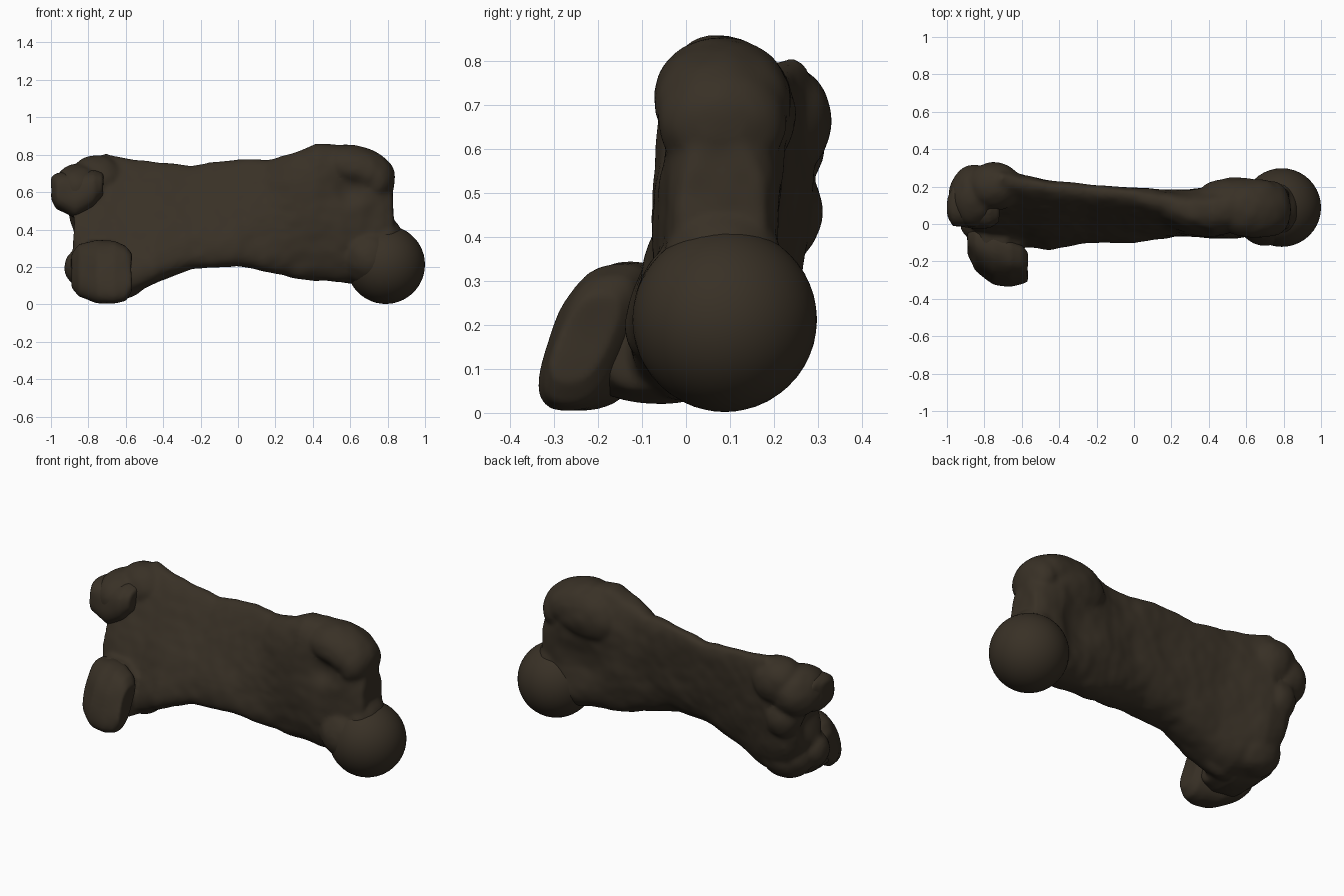
import bpy, bmesh, math
from mathutils import Vector, Matrix, noise

cube = bpy.data.objects.get("Cube")
if cube:
    bpy.data.objects.remove(cube, do_unlink=True)

brown = bpy.data.materials.new("dark brown bone")
brown.use_nodes = True
colour = (0.040, 0.030, 0.019, 1)
brown.diffuse_color = colour
bsdf = brown.node_tree.nodes["Principled BSDF"]
bsdf.inputs["Base Color"].default_value = colour
bsdf.inputs["Roughness"].default_value = 0.8


def ball(bm, centre, size, turn=0, axis='X'):
    """Ellipsoid with the given half sizes, turned in degrees."""
    m = (Matrix.Translation(centre) @ Matrix.Rotation(math.radians(turn), 4, axis)
         @ Matrix.Diagonal((*size, 1)))
    bmesh.ops.create_icosphere(bm, subdivisions=4, radius=1, matrix=m)


def loft(bm, stations, upright=0, sides=48):
    """Skin over squarish sections: x, y middle, y half, lean, z low, z high.
    upright keeps the back from leaning as far as the front."""
    rings = []
    for x, yc, ry, lean, lo, hi in stations:
        ring = []
        for i in range(sides):
            a = 2 * math.pi * i / sides
            c = math.copysign(abs(math.cos(a)) ** 0.75, math.cos(a))
            s = math.copysign(abs(math.sin(a)) ** 0.75, math.sin(a))
            ring.append(bm.verts.new((x, yc + ry * c + lean * s * (1 - upright * c),
                                      (lo + hi) / 2 + (hi - lo) / 2 * s)))
        rings.append(ring)
    for a, b in zip(rings, rings[1:]):
        for i in range(sides):
            j = (i + 1) % sides
            bm.faces.new((a[i], a[j], b[j], b[i]))
    bm.faces.new(rings[0])
    bm.faces.new(rings[-1])


def finish(name, bm, voxel=0, smooth=0, shape=None):
    """Fuse the shapes in bm, then soften and sculpt them."""
    bmesh.ops.recalc_face_normals(bm, faces=bm.faces)
    mesh = bpy.data.meshes.new(name)
    bm.to_mesh(mesh)
    bm.free()
    ob = bpy.data.objects.new(name, mesh)
    bpy.context.collection.objects.link(ob)
    if voxel:
        fuse = ob.modifiers.new("fuse", 'REMESH')
        fuse.mode, fuse.voxel_size = 'VOXEL', voxel
        soft = ob.modifiers.new("soften", 'SMOOTH')
        soft.factor, soft.iterations = 0.5, smooth
        dg = bpy.context.evaluated_depsgraph_get()
        ob.data = bpy.data.meshes.new_from_object(ob.evaluated_get(dg))
        ob.modifiers.clear()
    if shape:
        normals = [v.normal.copy() for v in ob.data.vertices]
        for v, n in zip(ob.data.vertices, normals):
            v.co += shape(v.co, n)
    ob.data.materials.clear()
    ob.data.materials.append(brown)
    for p in ob.data.polygons:
        p.use_smooth = True
        p.material_index = 0
    return ob


# Hollows: centre, radius, push
hollows = [
    ((0.60, -0.08, 0.61), 0.07, (0, 0.035, 0)),
    ((0.55, 0.20, 0.42), 0.14, (0, -0.05, 0)),
    ((-0.90, 0.10, 0.40), 0.09, (0.04, 0, 0)),
]


def weathered(co, n):
    move = n * (0.008 * noise.noise(co * 6) + 0.003 * noise.noise(co * 16))
    for c, r, push in hollows:
        move += Vector(push) * math.exp(-((co - Vector(c)).length / r) ** 2)
    return move


# Shaft with flared ends
bm = bmesh.new()
loft(bm, [
    (-0.89, 0.12, 0.11, 0.04, 0.28, 0.62),
    (-0.82, 0.13, 0.14, 0.07, 0.13, 0.73),
    (-0.71, 0.13, 0.15, 0.11, 0.04, 0.81),
    (-0.60, 0.11, 0.14, 0.11, 0.04, 0.785),
    (-0.45, 0.085, 0.13, 0.11, 0.11, 0.765),
    (-0.25, 0.085, 0.115, 0.09, 0.19, 0.74),
    (0.00, 0.075, 0.11, 0.08, 0.205, 0.78),
    (0.15, 0.065, 0.11, 0.05, 0.175, 0.77),
    (0.30, 0.06, 0.125, 0.01, 0.14, 0.81),
    (0.42, 0.065, 0.14, 0.0, 0.125, 0.86),
    (0.55, 0.08, 0.15, 0.01, 0.12, 0.85),
    (0.66, 0.085, 0.15, 0.0, 0.10, 0.83),
    (0.77, 0.08, 0.125, 0.0, 0.10, 0.75),
    (0.83, 0.08, 0.10, 0.0, 0.16, 0.62),
], 0.6)
# Bulges and neck of the hip end
ball(bm, (0.64, 0.08, 0.71), (0.21, 0.16, 0.135), 20, 'Y')
ball(bm, (0.74, 0.08, 0.66), (0.10, 0.145, 0.13))
ball(bm, (0.55, 0.15, 0.67), (0.21, 0.10, 0.16))
ball(bm, (0.70, 0.06, 0.25), (0.16, 0.18, 0.16), 30, 'Y')
ball(bm, (0.77, 0.085, 0.34), (0.115, 0.14, 0.13))
# Bulges of the knee end
ball(bm, (-0.85, 0.15, 0.61), (0.14, 0.17, 0.14))
ball(bm, (-0.75, 0.20, 0.66), (0.15, 0.13, 0.14))
ball(bm, (-0.79, 0.17, 0.46), (0.12, 0.14, 0.14))
ball(bm, (-0.73, 0.09, 0.18), (0.16, 0.13, 0.14))
ball(bm, (-0.84, 0.01, 0.20), (0.09, 0.10, 0.10))
ball(bm, (-0.60, -0.02, 0.15), (0.16, 0.09, 0.11), -25, 'Y')
loft(bm, [
    (-0.88, -0.04, 0.10, 0.02, 0.10, 0.28),
    (-0.80, -0.05, 0.17, 0.02, 0.03, 0.34),
    (-0.68, -0.06, 0.17, 0.02, 0.02, 0.34),
    (-0.60, -0.05, 0.13, 0.02, 0.05, 0.29),
])
finish("bone_shaft", bm, 0.013, 5, weathered)

# Round head of the hip joint
bm = bmesh.new()
ball(bm, (0.79, 0.088, 0.212), (0.21, 0.21, 0.21))
finish("hip_ball", bm)


def pad(name, stations):
    """Rounded block with a blunt face."""
    bm = bmesh.new()
    loft(bm, stations)
    finish(name, bm, 0.011, 5, lambda co, n: n * 0.006 * noise.noise(co * 9))


# Blunt joint pads of the knee end
pad("lower_knee_pad", [
    (-0.89, -0.10, 0.05, 0.03, 0.09, 0.27),
    (-0.85, -0.13, 0.10, 0.05, 0.04, 0.32),
    (-0.75, -0.18, 0.12, 0.06, 0.005, 0.345),
    (-0.66, -0.21, 0.10, 0.06, 0.005, 0.34),
    (-0.60, -0.22, 0.08, 0.05, 0.02, 0.31),
    (-0.57, -0.23, 0.06, 0.04, 0.07, 0.27),
])
pad("upper_knee_pad", [
    (-1.00, 0.09, 0.05, 0.01, 0.56, 0.68),
    (-0.97, 0.10, 0.11, 0.01, 0.51, 0.70),
    (-0.87, 0.11, 0.13, 0.01, 0.46, 0.71),
    (-0.77, 0.10, 0.12, 0.01, 0.52, 0.72),
    (-0.72, 0.10, 0.09, 0.01, 0.58, 0.70),
])
